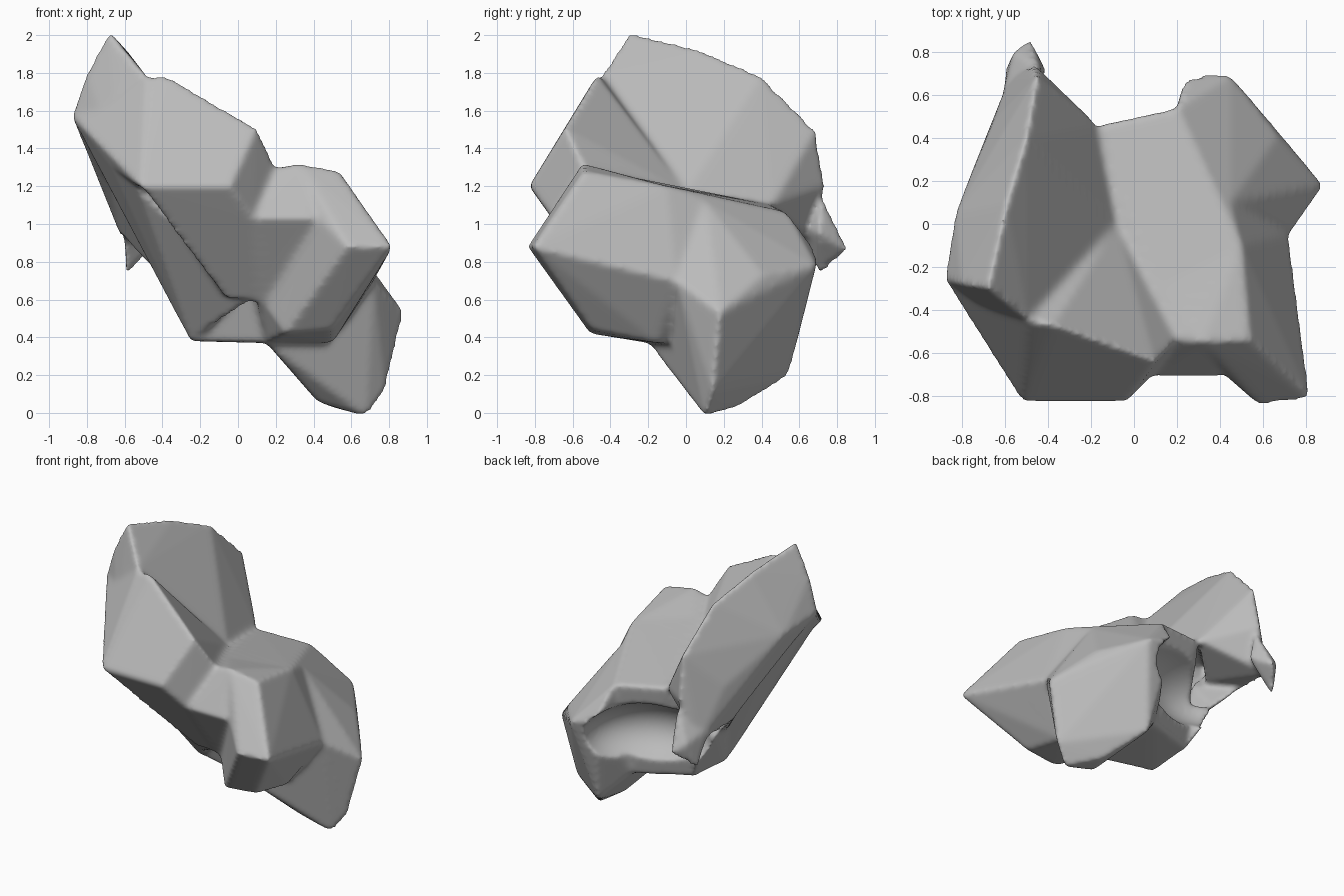
import bpy, bmesh
from mathutils import Matrix, Vector

default_cube = bpy.data.objects.get("Cube")
if default_cube:
    bpy.data.objects.remove(default_cube, do_unlink=True)

# One grey stone colour
stone = bpy.data.materials.new("grey_stone")
stone.use_nodes = True
stone.diffuse_color = (0.5, 0.5, 0.5, 1)
stone.node_tree.nodes["Principled BSDF"].inputs["Base Color"].default_value = stone.diffuse_color


def add_chunk(mesh, *corners):
    """Add one convex crystal chunk spanned by its corner points."""
    verts = [mesh.verts.new(corner) for corner in corners]
    result = bmesh.ops.convex_hull(mesh, input=verts)
    leftovers = {item for key in ("geom_interior", "geom_unused")
                 for item in result[key] if isinstance(item, bmesh.types.BMVert)}
    bmesh.ops.delete(mesh, geom=list(leftovers), context='VERTS')


def make_object(name, mesh):
    bmesh.ops.recalc_face_normals(mesh, faces=mesh.faces)
    data = bpy.data.meshes.new(name)
    mesh.to_mesh(data)
    mesh.free()
    data.materials.append(stone)
    obj = bpy.data.objects.new(name, data)
    bpy.context.collection.objects.link(obj)
    return obj


# Corners shared by neighbouring chunks
valley = (-.08, 0, 1.17)
valley_back = (-.17, .46, 1.1)
blade_foot = (-.88, -.26, 1.57)
blade_bulge = (-.83, .05, 1.51)
blade_edge = (-.75, .05, 1.35)
blade_low = (-.63, .38, .95)
blade_heel = (-.65, .48, 1.25)
blade_back = (-.45, .69, 1.5)
ledge_top = (-.67, -.5, 1.3)
ledge_low = (-.54, -.65, 1.2)
wedge_tip = (-.52, -.83, 1.2)
crest_left = (-.49, -.45, 1.79)
crest_right = (.1, -.64, 1.51)
strip_low = (-.38, .08, .7)
strip_rim = (-.45, .27, .78)
floor_rim = (-.31, .35, .55)
base_left = (-.25, -.1, .38)
base_rim = (-.24, .25, .4)
base_front = (.15, -.2, .37)
base_back = (.16, .4, .37)
waist_front = (.1, -.4, .6)
step_corner = (.08, -.71, 1.03)
top_front = (.2, -.54, 1.3)
top_middle = (.32, -.55, 1.32)
top_side = (.5, -.1, 1.2)
top_right = (.45, .1, 1.12)
top_back = (.2, .54, 1.06)
side_front = (.74, -.32, .77)
side_mid = (.72, -.05, .7)
side_low = (.5, -.15, .37)
toe_front = (.42, .08, .06)
toe_back = (.33, .54, .19)

cluster = bmesh.new()

# Upright blade on the right-hand side
add_chunk(cluster, (-.68, -.3, 2.02), (-.59, .1, 1.92), (-.5, .4, 1.79), blade_back,
          (-.8, -.28, 1.8), blade_foot, blade_bulge, crest_left, valley, valley_back,
          blade_heel, (-.63, -.5, 1.28))

# Outer shell of the blade, reaching down behind the strip
add_chunk(cluster, blade_foot, blade_bulge, blade_edge, blade_low, blade_heel, blade_back,
          valley_back, (-.46, .74, 1.2), (-.58, .68, .9), (-.4, .48, 1), (-.45, .2, 1))

# Ragged tail hanging from the shell
add_chunk(cluster, (-.62, .55, 1), (-.44, .72, 1.15), (-.6, .71, .72), (-.48, .86, .86),
          (-.4, .7, .95), (-.56, .8, .92))

# Front wedge with its sloping underside
add_chunk(cluster, wedge_tip, (-.04, -.83, 1.2), crest_left, (-.38, -.47, 1.79),
          crest_right, top_front, valley, step_corner, waist_front, (-.07, -.4, .6))

# Fillet between the wedge and the front of the blade
add_chunk(cluster, crest_left, blade_foot, ledge_top, ledge_low, wedge_tip,
          (-.44, -.62, 1.5), valley)

# Slanted strip running from the blade down to the base
add_chunk(cluster, blade_foot, blade_edge, ledge_top, ledge_low, valley,
          strip_low, base_left, (-.18, -.3, .6), waist_front)

# Low rim wall joining the strip, the shell and the floor
add_chunk(cluster, blade_edge, blade_low, strip_rim, strip_low, (-.4, .1, 1))
add_chunk(cluster, strip_rim, strip_low, floor_rim, base_rim, base_left, (-.1, .1, .8))

# Central body with a flat base
add_chunk(cluster, valley, valley_back, top_back, top_right, top_side, top_front, side_front,
          side_mid, strip_low, base_left, base_front, base_rim, base_back, side_low)

# Front block, stepped back beside the wedge
add_chunk(cluster, step_corner, (.4, -.71, 1.03), top_front, top_middle, valley,
          waist_front, (.15, -.4, .57), base_front, top_side, side_low)

# Front left block with its jutting corner
add_chunk(cluster, (.82, -.81, .88), (.58, -.84, .88), (.42, -.7, 1.03), top_middle,
          (.54, -.54, 1.28), top_side, side_front, side_mid, (.25, -.51, .42),
          (.5, -.5, .44), (.15, -.41, .56), side_low, base_front)

# Back left block with its flat broken face
add_chunk(cluster, (.88, .18, .53), (.67, .41, .73), (.45, .69, .78), (.24, .7, .84),
          top_back, top_right, side_mid, (.68, .1, -.02), (.78, .14, .11), (.5, .28, .03),
          toe_back, toe_front, base_front, base_back)

crystal = make_object("crystal_cluster", cluster)

# Hollow scooped out of the back
scoop = bmesh.new()
bmesh.ops.create_icosphere(scoop, subdivisions=4, radius=1)
placement = (Matrix.Translation(Vector((-.07, .56, .71)))
             @ Matrix.Rotation(.45, 4, 'Z')
             @ Matrix.Diagonal((.44, .35, .25, 1)))
bmesh.ops.transform(scoop, matrix=placement, verts=scoop.verts)
hollow = make_object("hollow_cutter", scoop)
hollow.hide_render = True
hollow.display_type = 'WIRE'
hollow.hide_set(True)

# Fuse the chunks, scoop the hollow, then wear down the edges
fuse = crystal.modifiers.new("fuse", 'REMESH')
fuse.mode = 'VOXEL'
fuse.voxel_size = .016
cut = crystal.modifiers.new("scoop", 'BOOLEAN')
cut.operation = 'DIFFERENCE'
cut.object = hollow
even = crystal.modifiers.new("even", 'REMESH')
even.mode = 'VOXEL'
even.voxel_size = .016
even.use_smooth_shade = True
wear = crystal.modifiers.new("wear", 'SMOOTH')
wear.factor = .5
wear.iterations = 8

bpy.context.view_layer.objects.active = crystal
crystal.select_set(True)
for modifier in [m.name for m in crystal.modifiers]:
    bpy.ops.object.modifier_apply(modifier=modifier)
bpy.ops.object.shade_smooth()
